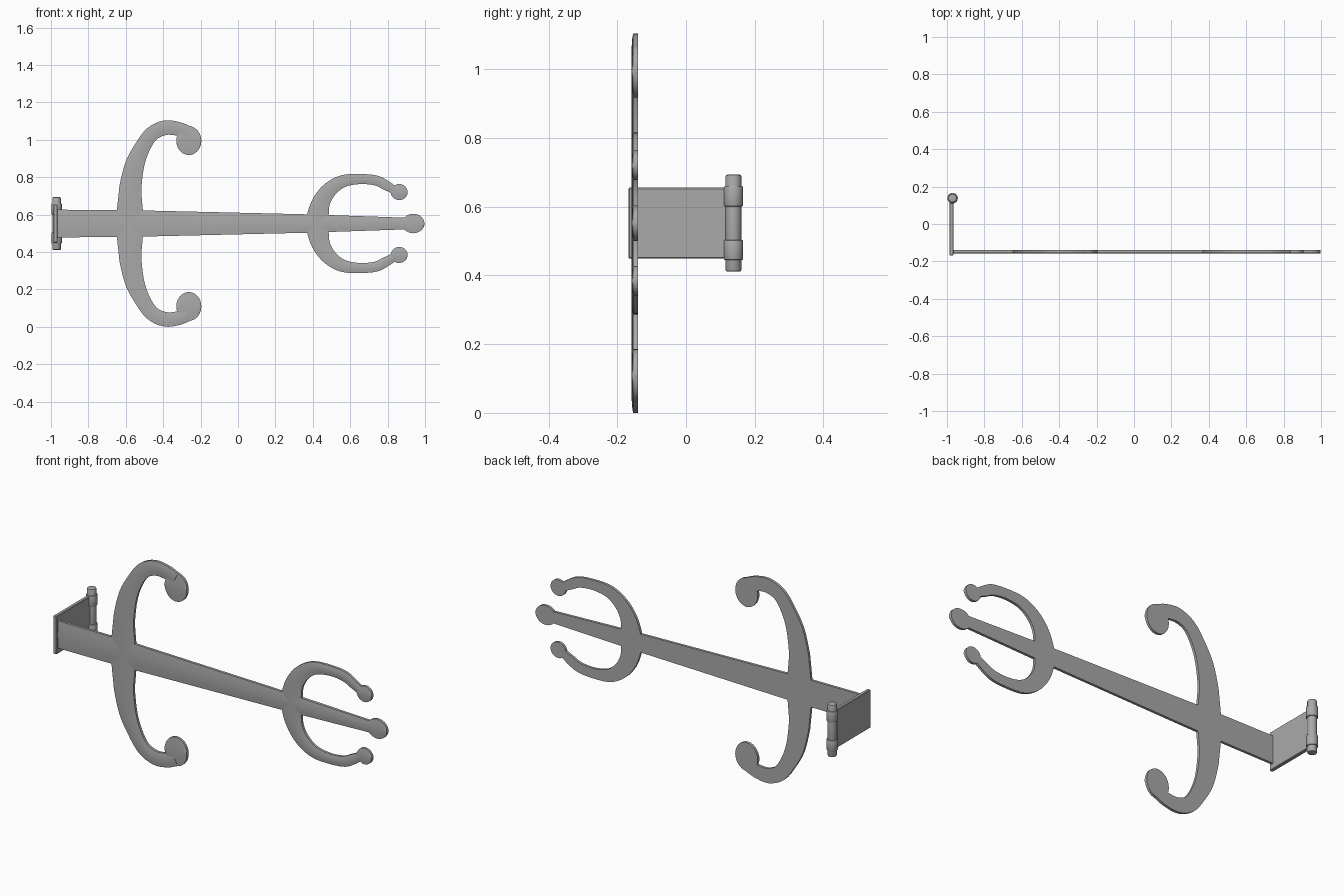
import bpy, bmesh, math
from mathutils import Vector

if "Cube" in bpy.data.objects:
    bpy.data.objects.remove(bpy.data.objects["Cube"])

MID = 0.552                      # height of the long axis
BACK, EDGE, CROWN = -0.140, -0.154, -0.158   # depths of the strap section

iron = bpy.data.materials.new("grey iron")
iron.use_nodes = True
iron.diffuse_color = (0.4, 0.4, 0.4, 1)
iron.node_tree.nodes["Principled BSDF"].inputs["Base Color"].default_value = (0.4, 0.4, 0.4, 1)


def finish(name, bm):
    bmesh.ops.recalc_face_normals(bm, faces=bm.faces)
    mesh = bpy.data.meshes.new(name)
    bm.to_mesh(mesh)
    bm.free()
    mesh.materials.append(iron)
    obj = bpy.data.objects.new(name, mesh)
    bpy.context.collection.objects.link(obj)
    bpy.ops.object.select_all(action='DESELECT')
    obj.select_set(True)
    bpy.context.view_layer.objects.active = obj
    bpy.ops.object.shade_smooth_by_angle(angle=math.radians(35))
    return obj


def smooth_path(points, steps=4):
    """Catmull-Rom through (x, height, half width) points."""
    p = [Vector(q) for q in points]
    p = [2 * p[0] - p[1]] + p + [2 * p[-1] - p[-2]]
    out = []
    for a, b, c, d in zip(p, p[1:], p[2:], p[3:]):
        for i in range(steps):
            t = i / steps
            out.append(0.5 * (2 * b + (c - a) * t + (2 * a - 5 * b + 4 * c - d) * t ** 2
                              + (3 * b - a - 3 * c + d) * t ** 3))
    return out + [p[-2]]


def ribbon(name, path, flip=1):
    """Loft a slightly crowned flat bar along a path in the front plane."""
    section = [(-1, BACK), (-1, EDGE), (-0.5, (EDGE + 3 * CROWN) / 4), (0, CROWN),
               (0.5, (EDGE + 3 * CROWN) / 4), (1, EDGE), (1, BACK)]
    bm = bmesh.new()
    rings = []
    for i, p in enumerate(path):
        d = Vector(path[min(i + 1, len(path) - 1)]) - Vector(path[max(i - 1, 0)])
        d.z = 0
        d.normalize()
        rings.append([bm.verts.new((p[0] - d.y * p[2] * s, y,
                                    MID + flip * (p[1] + d.x * p[2] * s)))
                      for s, y in section])
    n = len(section)
    for r, q in zip(rings, rings[1:]):
        for k in range(n):
            bm.faces.new((r[k], r[(k + 1) % n], q[(k + 1) % n], q[k]))
    bm.faces.new(rings[0])
    bm.faces.new(rings[-1])
    return finish(name, bm)


def disc(name, x, z, rx, rz, flip=1, n=14):
    """Rounded end, made as a ribbon swelling like an ellipse."""
    angles = [math.pi * (i + 0.08 * (i == 0) - 0.08 * (i == n)) / n for i in range(n + 1)]
    ribbon(name, [(x - rx * math.cos(a), z, rz * math.sin(a)) for a in angles], flip)


def cylinder(name, x, y, z0, z1, radius, bevel):
    bm = bmesh.new()
    bmesh.ops.create_cone(bm, cap_ends=True, segments=24, radius1=radius,
                          radius2=radius, depth=z1 - z0)
    rims = [e for e in bm.edges if abs(e.verts[0].co.z - e.verts[1].co.z) < 1e-5]
    bmesh.ops.bevel(bm, geom=rims, offset=bevel, segments=2, affect='EDGES', profile=0.5)
    bmesh.ops.translate(bm, verts=bm.verts, vec=(x, y, (z0 + z1) / 2))
    finish(name, bm)


# Long tapering strap with its finial
ribbon("strap", [(-0.97, 0, 0.074), (-0.6, 0, 0.072), (0.38, 0, 0.049), (0.93, 0, 0.03)])
disc("strap_finial", 0.937, 0, 0.06, 0.052)

# Scrolled arms, mirrored about the strap
large_arm = [(-0.578, 0, 0.074), (-0.578, 0.076, 0.069), (-0.577, 0.158, 0.061),
             (-0.573, 0.21, 0.058), (-0.551, 0.318, 0.051), (-0.511, 0.408, 0.042),
             (-0.46, 0.48, 0.039), (-0.39, 0.512, 0.039), (-0.32, 0.506, 0.037),
             (-0.267, 0.485, 0.037)]
small_arm = [(0.425, 0, 0.062), (0.43, 0.06, 0.056), (0.449, 0.124, 0.047),
             (0.492, 0.183, 0.04), (0.56, 0.226, 0.033), (0.652, 0.238, 0.027),
             (0.738, 0.23, 0.027), (0.79, 0.205, 0.026), (0.84, 0.176, 0.021)]
for side, flip in (("upper", 1), ("lower", -1)):
    ribbon(side + "_large_arm", smooth_path(large_arm), flip)
    disc(side + "_large_scroll_end", -0.263, 0.443, 0.067, 0.077, flip)
    ribbon(side + "_small_arm", smooth_path(small_arm), flip)
    disc(side + "_small_scroll_end", 0.862, 0.168, 0.045, 0.043, flip)

# Hinge leaf turned back from the strap
bm = bmesh.new()
bmesh.ops.create_cube(bm, size=1)
bmesh.ops.scale(bm, verts=bm.verts, vec=(0.02, 0.288, 0.206))
bmesh.ops.bevel(bm, geom=bm.edges[:], offset=0.003, segments=1, affect='EDGES')
bmesh.ops.translate(bm, verts=bm.verts, vec=(-0.976, -0.024, MID))
finish("hinge_leaf", bm)

# Hinge pin and its two knuckles
cylinder("hinge_pin", -0.97, 0.138, MID - 0.141, MID + 0.141, 0.023, 0.005)
for name, sign in (("upper_knuckle", 1), ("lower_knuckle", -1)):
    ends = sorted((MID + sign * 0.049, MID + sign * 0.107))
    cylinder(name, -0.97, 0.138, ends[0], ends[1], 0.028, 0.003)
